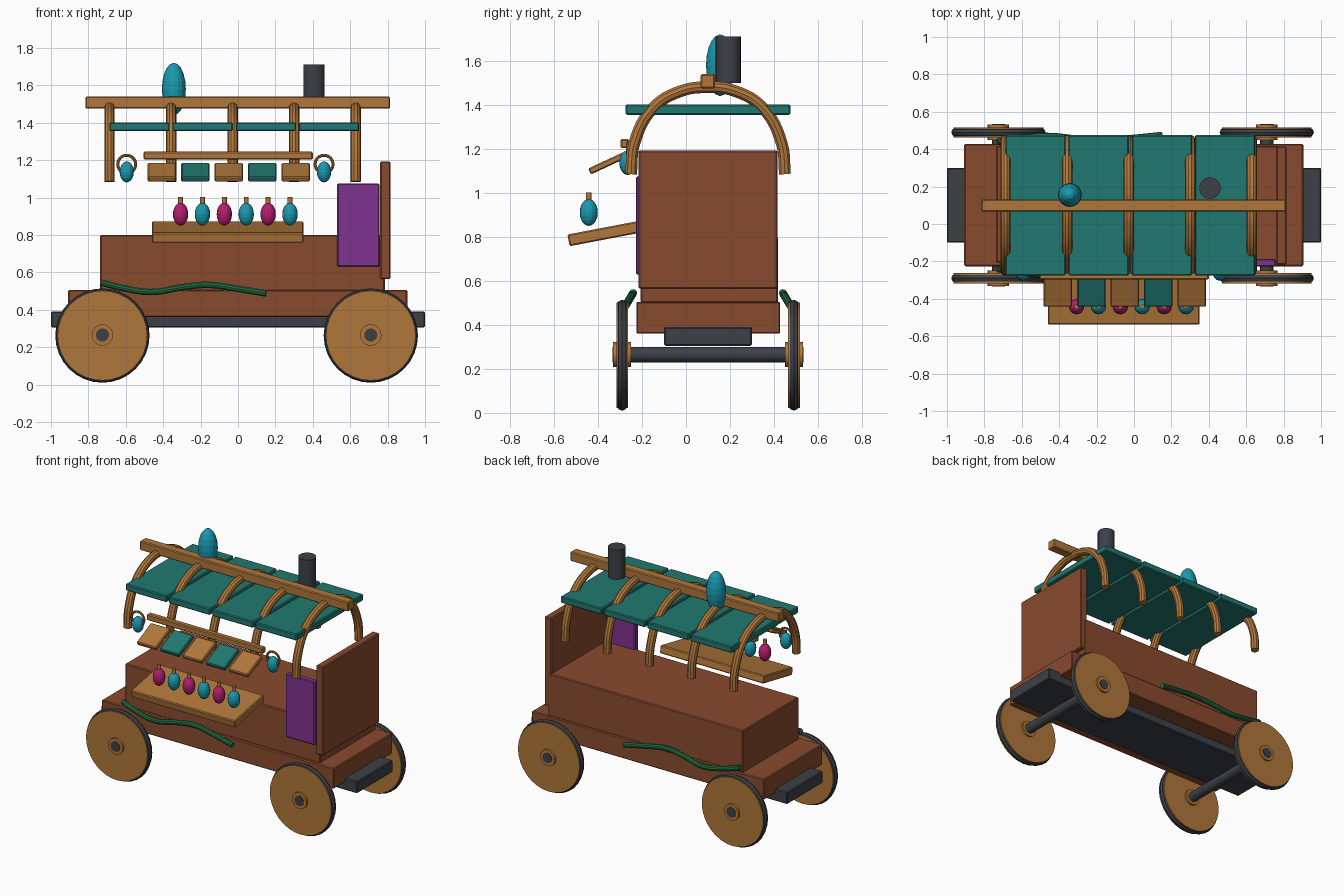
import bpy, math
from mathutils import Vector

if "Cube" in bpy.data.objects:
    bpy.data.objects.remove(bpy.data.objects["Cube"])


def material(name, rgb):
    m = bpy.data.materials.new(name)
    m.diffuse_color = (*rgb, 1)
    m.use_nodes = True
    m.node_tree.nodes["Principled BSDF"].inputs["Base Color"].default_value = m.diffuse_color
    return m


RED_WOOD = material("red_brown_wood", (0.25, 0.07, 0.028))
TAN = material("tan_wood", (0.44, 0.185, 0.043))
IRON = material("dark_iron", (0.045, 0.053, 0.064))
TEAL = material("teal_cloth", (0.015, 0.19, 0.165))
PURPLE = material("purple_paint", (0.22, 0.033, 0.28))
CYAN = material("blue_glass", (0.01, 0.32, 0.43))
PINK = material("magenta_glass", (0.45, 0.013, 0.16))
GREEN = material("vine_green", (0.015, 0.16, 0.05))


def finish(name, mat, smooth=True):
    ob = bpy.context.object
    ob.name = name
    ob.data.materials.clear()
    ob.data.materials.append(mat)
    if smooth:
        bpy.ops.object.shade_smooth_by_angle(angle=math.radians(35))
    return ob


def box(name, mat, center, size, tilt=0, bevel=0.006):
    bpy.ops.mesh.primitive_cube_add(size=1, location=center)
    ob = finish(name, mat, False)
    ob.scale = size
    bpy.ops.object.transform_apply(location=False, rotation=False, scale=True)
    ob.rotation_euler.x = math.radians(tilt)
    b = ob.modifiers.new("soft_edges", 'BEVEL')
    b.width, b.segments = bevel, 1
    return ob


def span(name, mat, x, y, z):
    lo, hi = Vector((x[0], y[0], z[0])), Vector((x[1], y[1], z[1]))
    return box(name, mat, (lo + hi) / 2, hi - lo)


def cylinder(name, mat, center, r, depth, along_y=False, sides=24):
    bpy.ops.mesh.primitive_cylinder_add(
        vertices=sides, radius=r, depth=depth, location=center,
        rotation=(math.pi / 2 if along_y else 0, 0, 0))
    return finish(name, mat)


def ring(name, mat, center, major, minor, n=32):
    bpy.ops.mesh.primitive_torus_add(
        major_radius=major, minor_radius=minor, major_segments=n,
        minor_segments=8, location=center, rotation=(math.pi / 2, 0, 0))
    return finish(name, mat)


def egg(name, mat, center, r, h):
    bpy.ops.mesh.primitive_uv_sphere_add(segments=16, ring_count=10, location=center)
    ob = finish(name, mat, False)
    ob.scale = (r, r, h)
    return ob


def tube(name, mat, points, r):
    cu = bpy.data.curves.new(name, 'CURVE')
    cu.dimensions = '3D'
    cu.bevel_depth, cu.bevel_resolution = r, 3
    cu.use_fill_caps = True
    cu.resolution_u = 6
    sp = cu.splines.new('BEZIER')
    sp.bezier_points.add(len(points) - 1)
    for bp, p in zip(sp.bezier_points, points):
        bp.co = p
        bp.handle_left_type = bp.handle_right_type = 'AUTO'
    ob = bpy.data.objects.new(name, cu)
    bpy.context.collection.objects.link(ob)
    bpy.ops.object.select_all(action='DESELECT')
    ob.select_set(True)
    bpy.context.view_layer.objects.active = ob
    bpy.ops.object.convert(target='MESH')
    return finish(name, mat)


MID_Y = 0.1  # wagon centre line

# Wagon body
span("chassis", IRON, (-1, 1), (-0.10, 0.30), (0.305, 0.39))
span("deck", RED_WOOD, (-0.908, 0.905), (-0.226, 0.428), (0.36, 0.505))
span("body", RED_WOOD, (-0.737, 0.785), (-0.206, 0.418), (0.50, 0.80))
span("end_panel", RED_WOOD, (0.76, 0.815), (-0.216, 0.416), (0.565, 1.192))
span("door", PURPLE, (0.53, 0.757), (-0.228, -0.186), (0.63, 1.075))

# Wheels and axles
for x in (-0.725, 0.71):
    cylinder("axle", IRON, (x, MID_Y, 0.265), 0.035, 0.87, True)
    for y in (-0.29, 0.49):
        cylinder("wheel_disc", TAN, (x, y, 0.262), 0.24, 0.054, True, 32)
        ring("tire", IRON, (x, y, 0.262), 0.229, 0.023)
        cylinder("hub", TAN, (x, y, 0.265), 0.057, 0.082, True)

# Roof: arched ribs, ridge beam, panels
for i in range(5):
    x = -0.687 + 0.329 * i
    half = [(0.35, 1.085), (0.335, 1.225), (0.25, 1.385), (0.125, 1.462)]
    pts = [(x, MID_Y - d, z) for d, z in half] + [(x, MID_Y, 1.48)]
    pts += [(x, MID_Y + d, z) for d, z in reversed(half)]
    tube("roof_rib", TAN, pts, 0.028)
span("ridge_beam", TAN, (-0.815, 0.813), (0.067, 0.132), (1.475, 1.54))
for i in range(4):
    box("roof_panel", TEAL, (-0.527 + 0.338 * i, MID_Y, 1.378), (0.322, 0.75, 0.046))

# Chimney and roof lantern
cylinder("chimney", IRON, (0.406, 0.192, 1.605), 0.057, 0.21)
egg("roof_lantern", CYAN, (-0.343, 0.155, 1.58), 0.064, 0.14)

# Shop counter with bottles
box("counter", TAN, (-0.055, -0.372, 0.815), (0.812, 0.33, 0.054), 10.8)
for i in range(6):
    x = -0.307 + 0.117 * i
    egg("bottle", CYAN if i % 2 else PINK, (x, -0.442, 0.911), 0.041, 0.061)
    cylinder("bottle_neck", TAN, (x, -0.442, 0.98), 0.013, 0.045, sides=12)

# Awning bar and flaps
span("awning_bar", TAN, (-0.505, 0.40), (-0.298, -0.258), (1.203, 1.245))
for i in range(5):
    box("awning_flap", TEAL if i % 2 else TAN, (-0.407 + 0.179 * i, -0.357, 1.135),
        (0.152, 0.18, 0.03), 25)

# Hanging lanterns on rings
for x in (-0.595, 0.46):
    egg("hanging_lantern", CYAN, (x, -0.265, 1.137), 0.038, 0.056)
    ring("lantern_ring", TAN, (x, -0.265, 1.178), 0.048, 0.008, 24)

# Vines along both sides
for side in (-1, 1):
    path = [(-0.73, 0.545), (-0.6, 0.513), (-0.46, 0.495), (-0.3, 0.52),
            (-0.16, 0.533), (0, 0.512), (0.15, 0.487)]
    tube("vine", GREEN, [(x, MID_Y + side * (0.34 + 0.6 * (0.545 - z)), z)
                         for x, z in path], 0.018)
